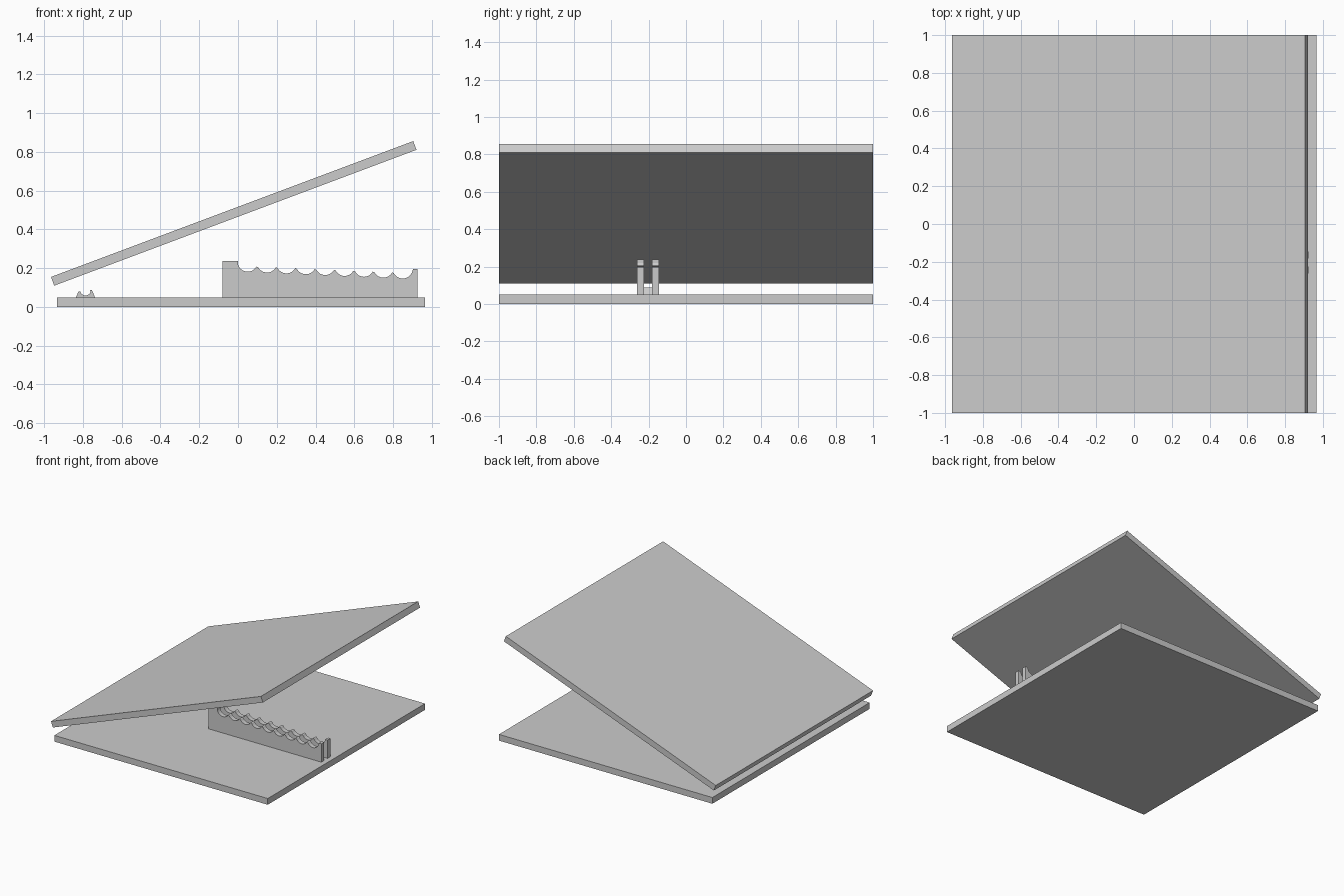
import bpy
import math

cube = bpy.data.objects.get("Cube")
if cube:
    bpy.data.objects.remove(cube, do_unlink=True)

grey = bpy.data.materials.new("light grey")
grey.use_nodes = True
colour = (0.6, 0.6, 0.6, 1)
grey.diffuse_color = colour
grey.node_tree.nodes["Principled BSDF"].inputs["Base Color"].default_value = colour


def extrude_profile(name, profile, y0, y1):
    """Solid from an x-z outline (counter-clockwise from the front), spanning y0 to y1."""
    n = len(profile)
    verts = [(x, y, z) for y in (y0, y1) for x, z in profile]
    faces = [tuple(range(n)), tuple(reversed(range(n, 2 * n)))]
    for i in range(n):
        j = (i + 1) % n
        faces.append((j, i, i + n, j + n))
    mesh = bpy.data.meshes.new(name)
    mesh.from_pydata(verts, [], faces)
    mesh.materials.append(grey)
    obj = bpy.data.objects.new(name, mesh)
    bpy.context.collection.objects.link(obj)
    return obj


def scoop(cx, bottom, radius, left_rise, right_rise, steps=12):
    """Arc dipping to bottom at cx, rising by the given heights on each side."""
    a0 = -math.acos(1 - left_rise / radius)
    a1 = math.acos(1 - right_rise / radius)
    angles = [a0 + (a1 - a0) * k / steps for k in range(steps + 1)]
    return [(cx + radius * math.sin(a), bottom + radius * (1 - math.cos(a)))
            for a in angles]


# Flat base board
base_top = 0.05
extrude_profile("base_board", [(-0.935, 0), (0.965, 0), (0.965, base_top),
                               (-0.935, base_top)], -1, 1)

# Tilted upper board
angle = math.radians(20.55)
length, thick = 1.996, 0.048
c, s = math.cos(angle), math.sin(angle)
x0, z0 = -0.948, 0.11
extrude_profile("tilted_board", [
    (x0, z0), (x0 + length * c, z0 + length * s),
    (x0 + length * c - thick * s, z0 + length * s + thick * c),
    (x0 - thick * s, z0 + thick * c)], -1, 1)

# Pair of notched rails, with a descending row of round scoops
count = 9
top = [(-0.08, 0.237), (0, 0.237)]
for i in range(count):
    left = 0.038 if i == 0 else 0.027
    right = 0.038 if i == count - 1 else 0.027
    top += scoop(0.05 + 0.1 * i, 0.182 - 0.0044 * i, 0.052, left, right)
top += [(0.903, 0.197), (0.925, 0.197)]
rail = [(-0.08, base_top), (0.925, base_top)] + top[::-1]
for name, y0 in (("front_rail", -0.262), ("back_rail", -0.182)):
    extrude_profile(name, rail, y0, y0 + 0.037)

# Small hinge cradle, with one scoop
cradle_top = [(-0.823, 0.08), (-0.813, 0.08)] + scoop(
    -0.787, 0.059, 0.027, 0.019, 0.023) + [(-0.764, 0.088), (-0.754, 0.088)]
cradle = [(-0.836, base_top), (-0.738, base_top)] + cradle_top[::-1]
extrude_profile("hinge_cradle", cradle, -0.225, -0.182)
